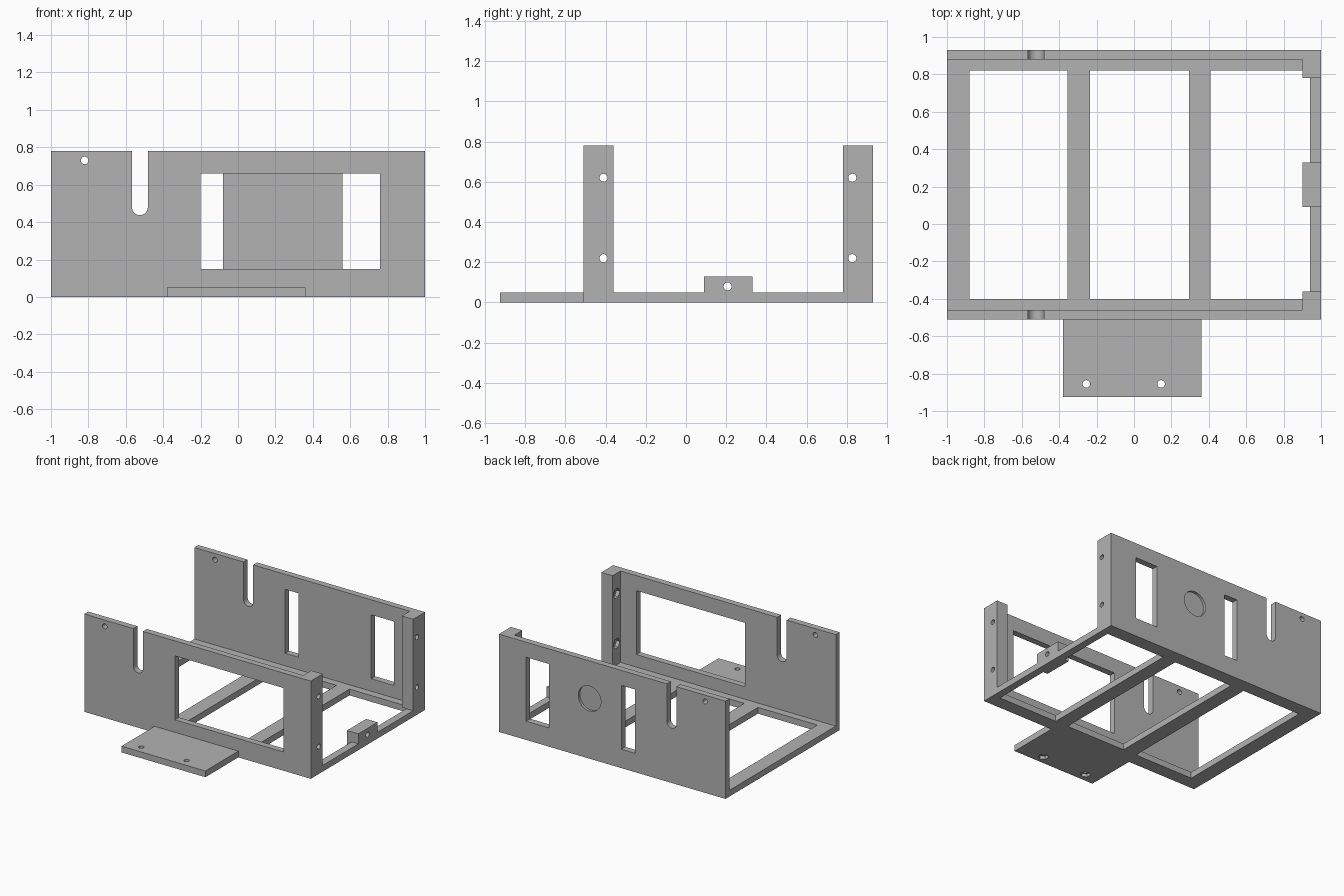
import bpy, math
from mathutils import Matrix

cube = bpy.data.objects.get("Cube")
if cube:
    bpy.data.objects.remove(cube, do_unlink=True)

grey = bpy.data.materials.new("plain grey")
grey.use_nodes = True
COLOR = (0.45, 0.45, 0.45, 1)
grey.diffuse_color = COLOR
grey.node_tree.nodes["Principled BSDF"].inputs["Base Color"].default_value = COLOR


def box(name, x, y, z):
    """Box from (min, max) pairs."""
    bpy.ops.mesh.primitive_cube_add(size=1)
    ob = bpy.context.object
    ob.name = name
    size = Matrix.Diagonal((x[1] - x[0], y[1] - y[0], z[1] - z[0], 1))
    centre = Matrix.Translation([sum(p) / 2 for p in (x, y, z)])
    ob.data.transform(centre @ size)
    ob.data.materials.append(grey)
    return ob


def rod(centre, axis, radius, length, sides=32):
    """Cylinder or hexagonal cutter along one axis."""
    bpy.ops.mesh.primitive_cylinder_add(vertices=sides, radius=radius, depth=length)
    ob = bpy.context.object
    turn = {"X": Matrix.Rotation(math.pi / 2, 4, "Y"),
            "Y": Matrix.Rotation(math.pi / 2, 4, "X"),
            "Z": Matrix.Identity(4)}[axis]
    ob.data.transform(Matrix.Translation(centre) @ turn)
    ob.data.materials.append(grey)
    return ob


def cut(ob, cutters):
    """Subtract the cutters, then smooth the round holes."""
    bpy.ops.object.select_all(action="DESELECT")
    ob.select_set(True)
    bpy.context.view_layer.objects.active = ob
    for c in cutters:
        mod = ob.modifiers.new("cut", "BOOLEAN")
        mod.operation = "DIFFERENCE"
        mod.solver = "EXACT"
        mod.object = c
        bpy.ops.object.modifier_apply(modifier=mod.name)
        bpy.data.objects.remove(c, do_unlink=True)
    bpy.ops.object.shade_smooth_by_angle(angle=math.radians(30))


HEIGHT, FLOOR, HOLE = 0.78, 0.05, 0.02
FRONT, BACK, WALL = -0.51, 0.93, 0.05
front_in, back_in = FRONT + WALL, BACK - WALL

# Open floor frame with two cross bars
base = box("base_frame", (-1, 1), (front_in, back_in), (0, FLOOR))
bays = [(-0.88, -0.355), (-0.235, 0.295), (0.41, 0.94)]
cut(base, [box("bay", b, (-0.4, 0.82), (-1, 1)) for b in bays])


# Side walls with windows, cable slot and screw hole
def wall(name, y, windows):
    ob = box(name, (-1, 1), y, (0, HEIGHT))
    deep = (y[0] - 0.1, y[1] + 0.1)
    mid = sum(y) / 2
    cutters = [box("window", w, deep, (0.15, 0.66)) for w in windows]
    cutters.append(box("slot", (-0.567, -0.482), deep, (0.48, 1)))
    cutters.append(rod((-0.5245, mid, 0.48), "Y", 0.0425, 0.3))
    cutters.append(rod((-0.82, mid, 0.73), "Y", HOLE, 0.3))
    return ob, cutters


cut(*wall("front_wall", (FRONT, front_in), [(-0.2, 0.76)]))
back_wall, cutters = wall("back_wall", (back_in, BACK), [(-0.2, -0.08), (0.56, 0.76)])
# Shallow round recess on the outer face
cutters.append(rod((0.2, BACK, 0.48), "Y", 0.1, 0.04, 48))
cut(back_wall, cutters)

# Corner posts with screw holes and nut pockets on the inner face
for name, y, hole_y in (("front_post", (front_in, -0.36), -0.41),
                        ("back_post", (0.78, back_in), 0.827)):
    post = box(name, (0.9, 1), y, (FLOOR, HEIGHT))
    cutters = []
    for z in (0.22, 0.62):
        cutters.append(rod((0.95, hole_y, z), "X", HOLE, 0.3))
        cutters.append(rod((0.9, hole_y, z), "X", 0.042, 0.06, 6))
    cut(post, cutters)

# Small mounting block on the end rail, reaching the ground over the bay
block = box("mounting_block", (0.9, 1), (0.09, 0.33), (FLOOR, 0.13))
box("mounting_block_foot", (0.9, 0.94), (0.09, 0.33), (0, FLOOR))
cut(block, [rod((0.95, 0.207, 0.08), "X", HOLE, 0.3)])

# Front mounting tab with two screw holes
tab = box("front_tab", (-0.38, 0.36), (-0.925, FRONT), (0, FLOOR))
cutters = []
for x in (-0.255, 0.145):
    cutters.append(rod((x, -0.855, 0), "Z", HOLE, 0.3))
    cutters.append(rod((x, -0.855, 0), "Z", 0.038, 0.05, 6))
cut(tab, cutters)
